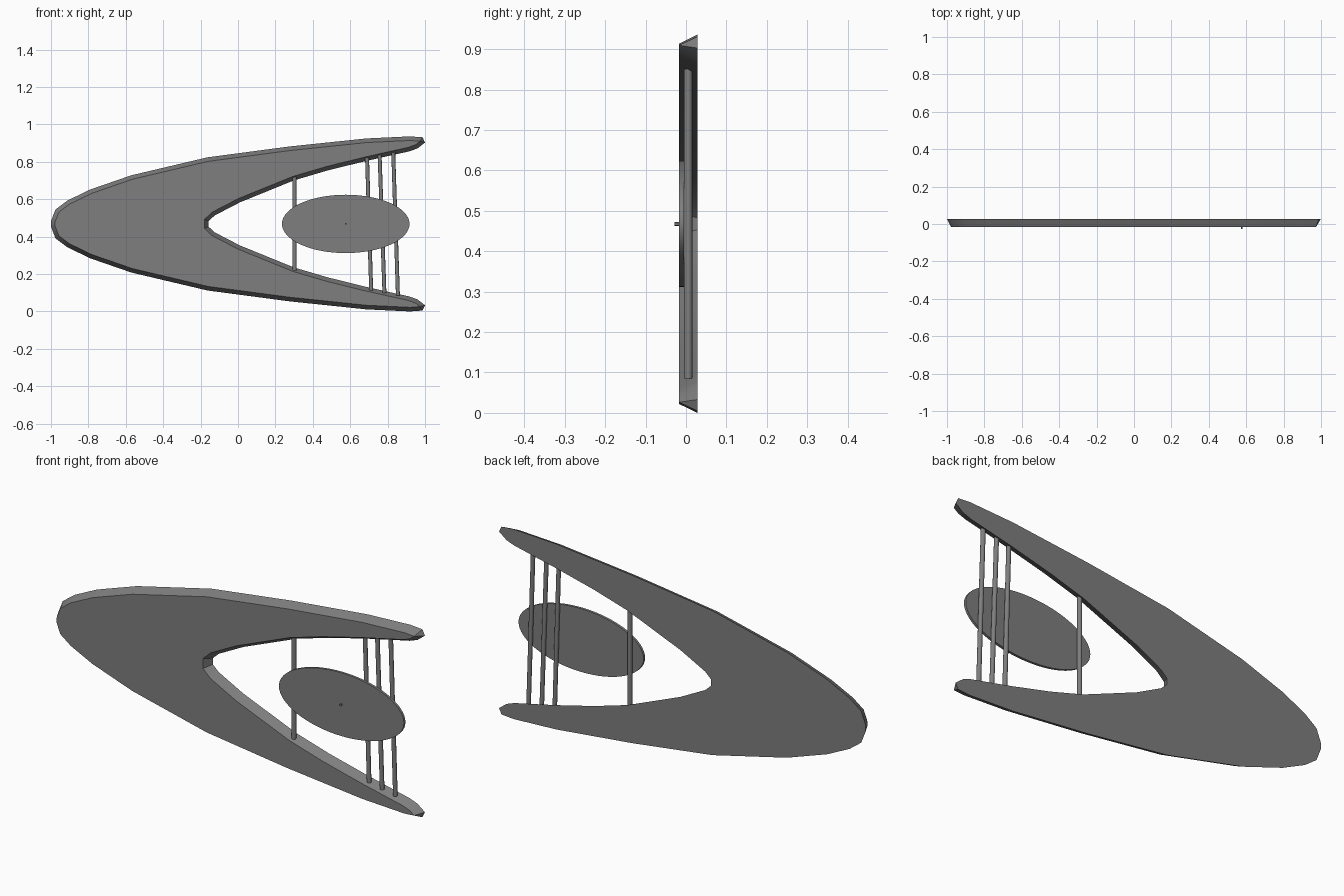
import bpy, bmesh, math
from mathutils import Vector

cube = bpy.data.objects.get("Cube")
if cube:
    bpy.data.objects.remove(cube, do_unlink=True)

MID = 0.468              # height of the symmetry line
FRONT, BACK = -0.017, 0.028
BEVEL = 0.022            # how far the front outline is set in

grey = bpy.data.materials.new("mid grey")
grey.use_nodes = True
colour = (0.21, 0.21, 0.21, 1)
grey.diffuse_color = colour
grey.node_tree.nodes["Principled BSDF"].inputs["Base Color"].default_value = colour


def finish(obj, name):
    obj.name = name
    obj.data.materials.append(grey)
    bpy.ops.object.select_all(action='DESELECT')
    obj.select_set(True)
    bpy.context.view_layer.objects.active = obj
    bpy.ops.object.shade_smooth_by_angle(angle=math.radians(30))


def cylinder(name, start, end, radius, sides):
    a, b = Vector(start), Vector(end)
    bpy.ops.mesh.primitive_cylinder_add(vertices=sides, radius=radius,
                                        depth=(b - a).length, location=(a + b) / 2)
    obj = bpy.context.object
    obj.rotation_euler = (b - a).to_track_quat('Z', 'Y').to_euler()
    finish(obj, name)
    return obj


def inset(points, distance):
    """Move a clockwise outline inwards with mitred corners."""
    result = []
    for i, p in enumerate(points):
        d1 = (p - points[i - 1]).normalized()
        d2 = (points[(i + 1) % len(points)] - p).normalized()
        n1, n2 = Vector((d1.y, -d1.x)), Vector((d2.y, -d2.x))
        result.append(p + (n1 + n2) * distance / (1 + n1.dot(n2)))
    return result


# Frame: upper half outline from the nose, round the tip, to the notch
half = [(-1, 0.015), (-0.976, 0.077), (-0.912, 0.125), (-0.79, 0.184),
        (-0.57, 0.26), (-0.163, 0.356), (0.275, 0.414), (0.687, 0.457),
        (0.92, 0.468), (0.987, 0.463), (1, 0.435), (0.96, 0.404),
        (0.917, 0.388), (0.83, 0.369), (0.687, 0.337), (0.48, 0.286),
        (0.30, 0.233), (0.01, 0.115), (-0.125, 0.045), (-0.157, 0.015)]
outline = [Vector(p) for p in half] + [Vector((x, -z)) for x, z in reversed(half)]

bm = bmesh.new()
back = [bm.verts.new((p.x, BACK, MID + p.y)) for p in outline]
front = [bm.verts.new((p.x, FRONT, MID + p.y)) for p in inset(outline, BEVEL)]
bm.faces.new(back)
bm.faces.new(front[::-1])
for i in range(len(back)):
    j = (i + 1) % len(back)
    bm.faces.new((back[i], front[i], front[j], back[j]))
bmesh.ops.recalc_face_normals(bm, faces=bm.faces)
mesh = bpy.data.meshes.new("curved_frame")
bm.to_mesh(mesh)
bm.free()
frame = bpy.data.objects.new("curved_frame", mesh)
bpy.context.collection.objects.link(frame)
finish(frame, "curved_frame")

# Rods across the opening: top x, bottom x, half height
rods = [(0.302, 0.302, 0.25), (0.69, 0.712, 0.355),
        (0.757, 0.783, 0.37), (0.83, 0.855, 0.383)]
for i, (top, bottom, h) in enumerate(rods):
    cylinder(f"rod_{i + 1}", (bottom, 0.005, MID - h), (top, 0.005, MID + h), 0.0105, 16)

# Oval plate in front of the rods
plate = cylinder("oval_plate", (0.576, FRONT, MID), (0.576, -0.005, MID), 1, 64)
plate.rotation_euler = (math.pi / 2, 0, 0)
plate.scale = (0.341, 0.156, 1)

# Small pin at the middle of the plate
cylinder("centre_pin", (0.576, -0.028, MID), (0.576, -0.01, MID), 0.005, 12)
